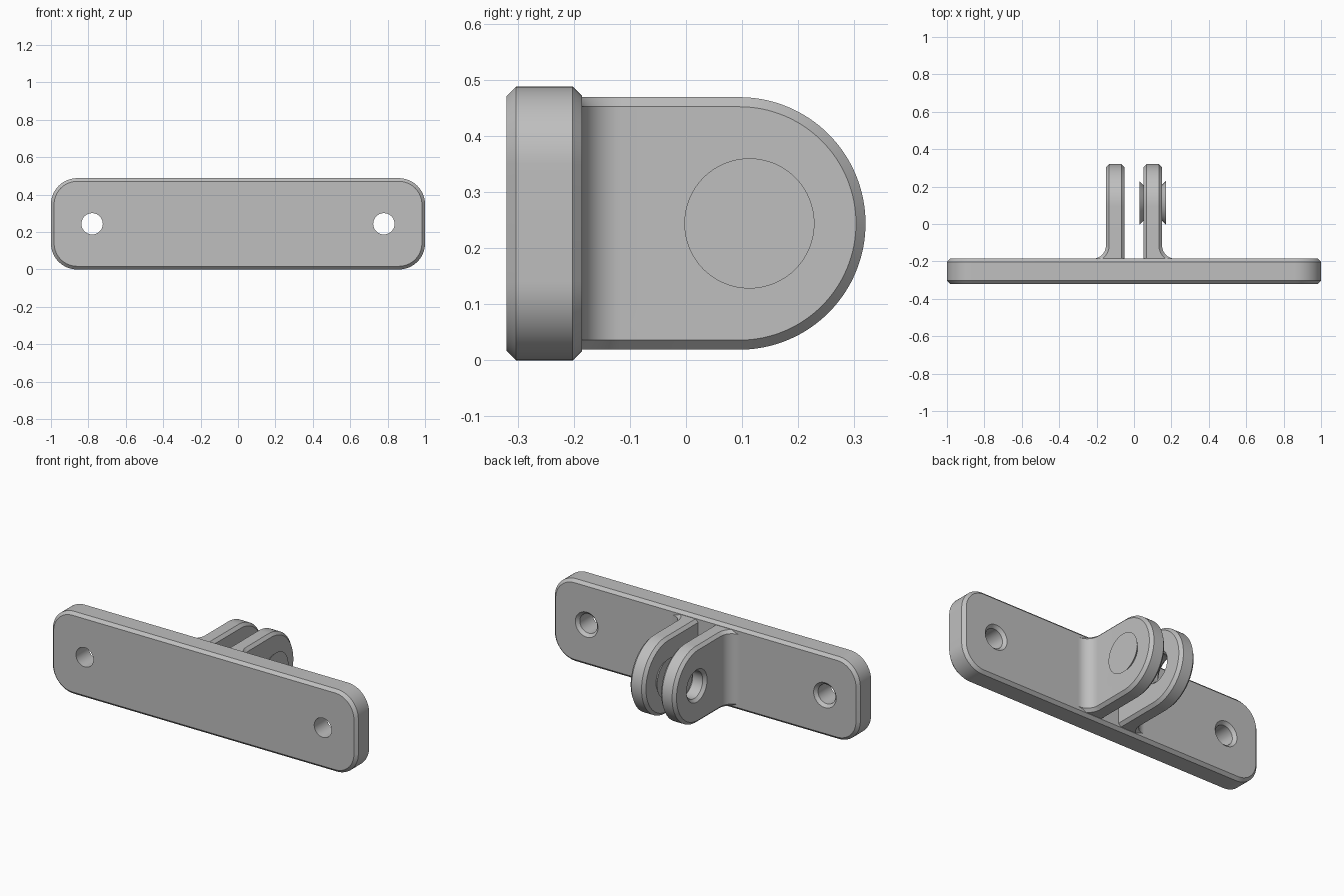
import bpy, bmesh
from math import sin, cos, pi, radians
from mathutils import Matrix, Vector

if "Cube" in bpy.data.objects:
    bpy.data.objects.remove(bpy.data.objects["Cube"])

CH = 0.017                                  # chamfer on every edge
MID = 0.244                                 # mid height
FRONT, BACK, TIP = -0.32, -0.185, 0.32      # plate faces and prong tip

grey = bpy.data.materials.new("plain grey")
grey.use_nodes = True
colour = (0.52, 0.52, 0.52, 1)
grey.diffuse_color = colour
grey.node_tree.nodes["Principled BSDF"].inputs["Base Color"].default_value = colour


def make_object(name, bm):
    bmesh.ops.remove_doubles(bm, verts=bm.verts, dist=1e-5)
    bmesh.ops.recalc_face_normals(bm, faces=bm.faces)
    mesh = bpy.data.meshes.new(name)
    bm.to_mesh(mesh)
    bm.free()
    mesh.materials.append(grey)
    obj = bpy.data.objects.new(name, mesh)
    bpy.context.collection.objects.link(obj)
    return obj


def loft(name, rings):
    """Skin closed rings of points and cap both ends."""
    bm = bmesh.new()
    loops = [[bm.verts.new(p) for p in ring] for ring in rings]
    for a, b in zip(loops, loops[1:]):
        for i in range(len(a)):
            j = (i + 1) % len(a)
            bm.faces.new((a[i], a[j], b[j], b[i]))
    bm.faces.new(loops[0])
    bm.faces.new(loops[-1])
    return make_object(name, bm)


def drill(obj, profile, frame):
    """Cut a turned profile of (depth, radius) pairs along the frame's z axis."""
    n = 64
    cutter = loft("hole_cutter", [
        [frame @ Vector((r * cos(2 * pi * i / n), r * sin(2 * pi * i / n), d)) for i in range(n)]
        for d, r in profile])
    cutter.hide_render = True
    mod = obj.modifiers.new("hole", 'BOOLEAN')
    mod.operation, mod.solver, mod.object = 'DIFFERENCE', 'EXACT', cutter
    graph = bpy.context.evaluated_depsgraph_get()
    mesh = bpy.data.meshes.new_from_object(obj.evaluated_get(graph))
    obj.modifiers.clear()
    obj.data = mesh
    bpy.data.objects.remove(cutter)


def rounded_rect(y, inset):
    half_x, half_z, r = 1.0, MID, 0.14
    points = []
    for k, (sx, sz) in enumerate([(1, 1), (-1, 1), (-1, -1), (1, -1)]):
        for i in range(17):
            a = pi / 2 * (k + i / 16)
            points.append((sx * (half_x - r) + (r - inset) * cos(a), y,
                           MID + sz * (half_z - r) + (r - inset) * sin(a)))
    return points


# Mounting plate with chamfered rims and two countersunk screw holes
plate = loft("mounting_plate", [
    rounded_rect(FRONT, CH), rounded_rect(FRONT + CH, 0),
    rounded_rect(BACK - CH, 0), rounded_rect(BACK, CH)])
for side in (-1, 1):
    frame = Matrix.Translation((side * 0.78, 0, MID)) @ Matrix.Rotation(-pi / 2, 4, 'X')
    drill(plate, [(FRONT - 0.05, 0.057), (BACK - CH, 0.057), (BACK + 0.02, 0.094)], frame)


def prong(name, side):
    inner, outer, fillet, r = 0.05, 0.15, 0.07, 0.225
    centre_y = TIP - r
    fx, fy = outer + fillet, BACK + fillet
    chains = []          # lower-edge chamfer strips, base to tip
    # Filleted root
    for i in range(13):
        a = pi / 2 * (1 - i / 12)
        face = (fx - fillet * cos(a), fy - fillet * sin(a))
        edge = (fx - (fillet + CH) * cos(a), fy - (fillet + CH) * sin(a))
        chains.append([(inner, face[1], r - CH), (inner + CH, face[1], r),
                       (edge[0], edge[1], r), (face[0], face[1], r - CH)])
    # Rounded end
    for i in range(33):
        a = pi / 2 * i / 32
        y, h = sin(a), cos(a)
        rim = (centre_y + r * y, r * h)
        lip = (centre_y + (r - CH) * y, (r - CH) * h)
        chains.append([(inner, *lip), (inner + CH, *rim), (outer - CH, *rim), (outer, *lip)])
    bm = bmesh.new()
    rows = []
    for chain in chains:
        low = [bm.verts.new((side * x, y, MID - h)) for x, y, h in chain]
        high = [bm.verts.new((side * x, y, MID + h)) for x, y, h in chain]
        rows.append(low + high[::-1])
    for a, b in zip(rows, rows[1:]):
        for i in range(8):
            j = (i + 1) % 8
            bm.faces.new((a[i], a[j], b[j], b[i]))
    bm.faces.new(rows[0])
    # Weld the tip and close the buried root
    obj = make_object(name, bm)
    frame = Matrix.Translation((0, 0.113, MID)) @ Matrix.Rotation(side * pi / 2, 4, 'Y')
    frame = Matrix.Translation((0, 0, 0)) @ frame
    hole, e = 0.079, 0.02
    drill(obj, [(inner - e, hole + CH + e), (inner + CH, hole),
                (outer - CH, hole), (outer + e, hole + CH + e)], frame)
    return obj


parts = [plate, prong("left_prong", 1), prong("right_prong", -1)]

# Smooth curved walls, crisp chamfer edges
for obj in bpy.context.selected_objects:
    obj.select_set(False)
for obj in parts:
    obj.select_set(True)
bpy.context.view_layer.objects.active = plate
bpy.ops.object.shade_smooth_by_angle(angle=radians(25))
